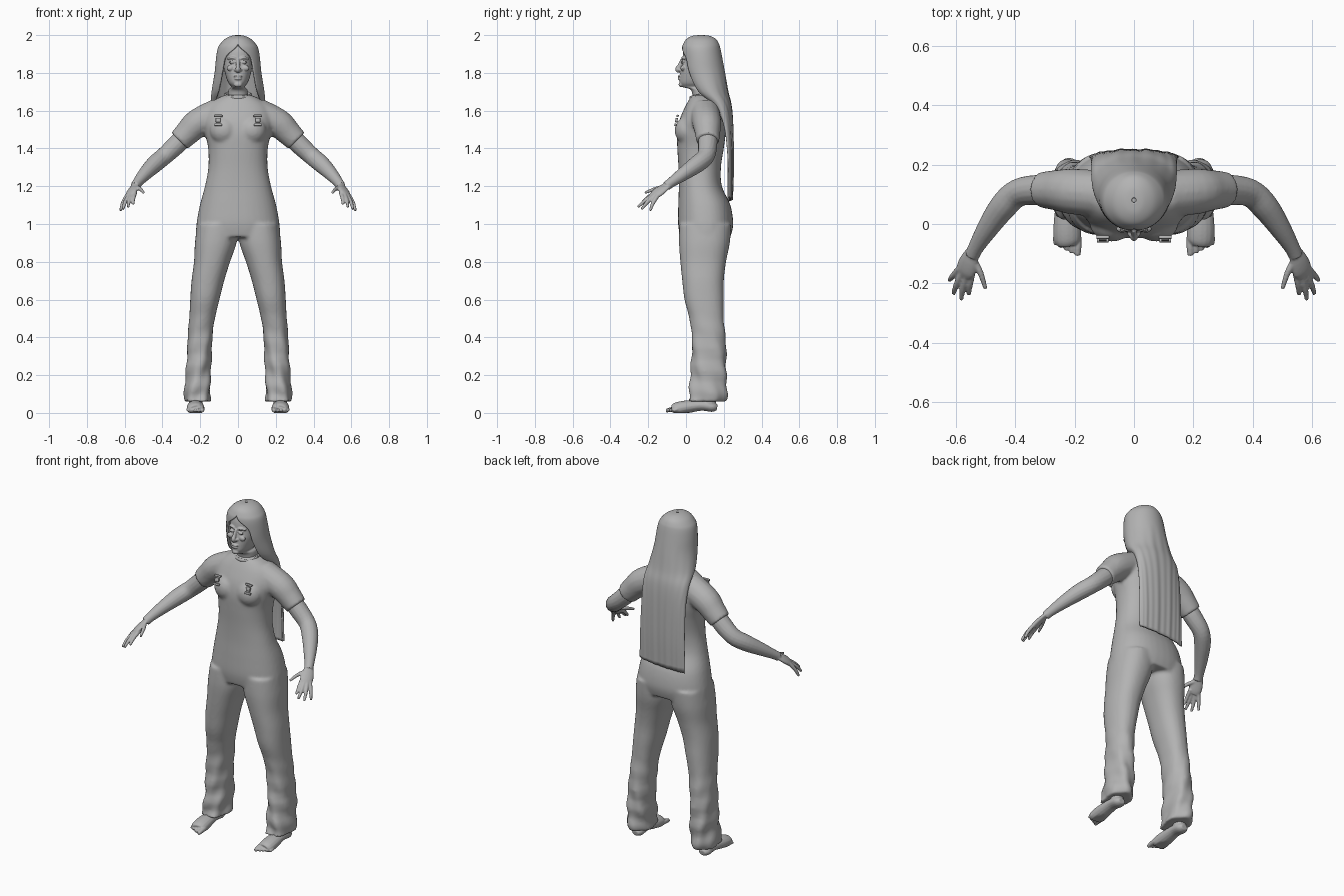
import bpy, bmesh, math
from math import sin, cos, pi
from mathutils import Vector, Matrix

if "Cube" in bpy.data.objects:
    bpy.data.objects.remove(bpy.data.objects["Cube"])

grey = bpy.data.materials.new("plain grey")
grey.use_nodes = True
grey.diffuse_color = (0.45, 0.45, 0.45, 1)
grey.node_tree.nodes["Principled BSDF"].inputs["Base Color"].default_value = (0.45, 0.45, 0.45, 1)


def spline(keys, steps=5):
    """Resample key tuples with a Catmull-Rom curve."""
    k = [Vector(p) for p in keys]
    k = [k[0]] + k + [k[-1]]
    out = []
    for i in range(1, len(k) - 2):
        a, b, c, d = k[i - 1:i + 3]
        for s in range(steps):
            t = s / steps
            out.append(b + (c - a) * (t / 2) + (a * 2 - b * 5 + c * 4 - d) * (t * t / 2)
                       + (b * 3 - a - c * 3 + d) * (t ** 3 / 2))
    return out + [k[-2]]


def skin(bm, rings, closed=True):
    """Join rings of points into a surface, capped when closed."""
    rows = [[bm.verts.new(p) for p in r] for r in rings]
    n = len(rows[0])
    faces = []
    for r, q in zip(rows, rows[1:]):
        for i in range(n if closed else n - 1):
            j = (i + 1) % n
            faces.append(bm.faces.new((r[i], r[j], q[j], q[i])))
    if closed:
        faces += [bm.faces.new(rows[0]), bm.faces.new(rows[-1])]
    bmesh.ops.recalc_face_normals(bm, faces=faces)


def stack(bm, keys, side=1, folds=0.0, n=36):
    """Loft of level rounded sections: z, x0, x1, front y, back y."""
    rings = []
    for z, x0, x1, yf, yb in spline(keys):
        ring = []
        for i in range(n):
            t = 2 * pi * i / n
            c, s = cos(t), sin(t)
            k = 1 + folds * max(0, 0.55 - z) * sin(3 * t + 38 * z) * sin(2 * t - 17 * z)
            x = (x0 + x1) / 2 + (x1 - x0) / 2 * k * math.copysign(abs(c) ** 0.88, c)
            y = (yf + yb) / 2 + (yb - yf) / 2 * k * math.copysign(abs(s) ** 0.88, s)
            ring.append((side * x, y, z))
        rings.append(ring)
    skin(bm, rings)


def tube(bm, keys, side=1, flat=1.0, ref=(0, 0, 1), n=16):
    """Round limb along points x, y, z, radius; flat squashes it along ref."""
    pts = spline(keys, 4)
    rings = []
    for i, p in enumerate(pts):
        d = (pts[min(i + 1, len(pts) - 1)] - pts[max(i - 1, 0)]).to_3d().normalized()
        u = d.cross(Vector(ref)).normalized()
        v = u.cross(d)
        ring = [p.to_3d() + p[3] * (u * cos(2 * pi * j / n) + v * flat * sin(2 * pi * j / n))
                for j in range(n)]
        rings.append([(side * q.x, q.y, q.z) for q in ring])
    skin(bm, rings)


def ball(bm, pos, size):
    m = Matrix.Translation(pos) @ Matrix.Diagonal((*size, 1))
    bmesh.ops.create_uvsphere(bm, u_segments=20, v_segments=12, radius=1, matrix=m)


def finish(bm, name, voxel=0, soften=0):
    mesh = bpy.data.meshes.new(name)
    bm.to_mesh(mesh)
    bm.free()
    mesh.materials.append(grey)
    mesh.polygons.foreach_set("use_smooth", [True] * len(mesh.polygons))
    ob = bpy.data.objects.new(name, mesh)
    bpy.context.collection.objects.link(ob)
    if voxel:
        m = ob.modifiers.new("blend", "REMESH")
        m.mode, m.voxel_size, m.use_smooth_shade = "VOXEL", voxel, True
    if soften:
        m = ob.modifiers.new("soften", "SMOOTH")
        m.iterations, m.factor = soften, 0.5
    return ob


# Jumpsuit: torso, trouser legs, sleeves and bust blended together
bm = bmesh.new()
torso = [(1.685, .06, .035, .14), (1.665, .11, .02, .17), (1.62, .165, -.005, .2),
         (1.55, .185, -.035, .21), (1.48, .175, -.048, .21), (1.4, .158, -.046, .2),
         (1.3, .157, -.04, .185), (1.2, .175, -.038, .19), (1.1, .202, -.041, .235),
         (1.0, .22, -.042, .25), (.93, .224, -.03, .235)]
stack(bm, [(z, -w, w, f, b) for z, w, f, b in torso])
leg = [(1.0, .0, .215, -.035, .24), (.9, .008, .228, -.037, .232), (.8, .042, .233, -.03, .212),
       (.7, .073, .246, -.02, .2), (.6, .098, .253, -.008, .2), (.5, .122, .258, .018, .2),
       (.4, .135, .266, .03, .208), (.25, .143, .274, .028, .215),
       (.12, .145, .28, .018, .215), (.06, .148, .287, .006, .205)]
for s in (1, -1):
    stack(bm, leg, s, folds=0.3)
    tube(bm, [(.1, .1, 1.588, .08), (.21, .11, 1.535, .077), (.265, .114, 1.485, .068),
              (.31, .115, 1.44, .061)], s)
    ball(bm, (s * .075, .005, 1.495), (.075, .065, .075))
finish(bm, "jumpsuit", 0.009, 5)

# Collar band
bm = bmesh.new()
rings = []
for i in range(40):
    t = 2 * pi * i / 40
    c = Vector((.068 * cos(t), .088 + .064 * sin(t), 1.682 + .014 * sin(t)))
    d = Vector((cos(t), sin(t), 0))
    rings.append([c + d * .006 * cos(a * pi / 4) + Vector((0, 0, .01 * sin(a * pi / 4))) for a in range(8)])
skin(bm, rings + rings[:1])
finish(bm, "collar")

# Head and neck with facial features
bm = bmesh.new()
head = [(1.56, .06, .07, .17), (1.66, .054, .04, .15), (1.71, .05, .025, .15),
        (1.725, .036, -.018, .15), (1.745, .05, -.033, .155), (1.775, .062, -.033, .16),
        (1.82, .073, -.029, .17), (1.865, .075, -.02, .17), (1.92, .076, -.012, .165),
        (1.96, .06, .01, .15), (1.978, .02, .05, .11)]
stack(bm, [(z, -w, w, f, b) for z, w, f, b in head])
tube(bm, [(0, -.02, 1.872, .008), (0, -.034, 1.84, .01), (0, -.045, 1.819, .013),
          (0, -.033, 1.807, .01)], ref=(1, 0, 0))
ball(bm, (0, -.033, 1.782), (.024, .011, .006))
ball(bm, (0, -.033, 1.769), (.02, .011, .007))
ball(bm, (0, -.026, 1.738), (.022, .013, .014))
for s in (1, -1):
    ball(bm, (s * .013, -.033, 1.815), (.009, .01, .007))
    ball(bm, (s * .032, -.019, 1.856), (.016, .009, .007))
    ball(bm, (s * .04, -.017, 1.825), (.02, .012, .015))
    tube(bm, [(.012, -.018, 1.875, .006), (.032, -.017, 1.881, .007), (.055, -.003, 1.874, .005)], s)
finish(bm, "head", 0.0035, 2)

# Long hair: open-fronted sheet, keys are z, half width, centre y, depth, sweep
bm = bmesh.new()
hair = [(2.0, .008, .08, .008, pi), (1.996, .035, .08, .045, pi), (1.98, .068, .08, .077, pi),
        (1.955, .093, .08, .094, pi), (1.93, .107, .08, .102, 2.98), (1.88, .116, .085, .107, 2.5),
        (1.8, .124, .097, .11, 2.37), (1.7, .14, .13, .095, 2.3), (1.62, .145, .185, .058, 2.1),
        (1.5, .145, .213, .038, 1.8), (1.3, .148, .225, .028, 1.65), (1.13, .152, .225, .022, 1.58)]
rings = []
for z, w, y, d, a in spline(hair, 5):
    ring = []
    for i in range(81):
        u = i / 40 - 1
        t = min(a, pi) * u
        k = 1 + .16 * min(1, max(0, 1.85 - z)) * sin(26 * u) * cos(9 * u + 2)
        ring.append((w * sin(t), y + d * k * cos(t), z + (.012 * u if z < 1.14 else 0)))
    rings.append(ring)
skin(bm, rings, closed=False)
bmesh.ops.remove_doubles(bm, verts=bm.verts, dist=0.0005)
bmesh.ops.recalc_face_normals(bm, faces=bm.faces)
ob = finish(bm, "long_hair")
m = ob.modifiers.new("thickness", "SOLIDIFY")
m.thickness, m.offset = 0.012, -1

# Arms with hands, and bare feet
fingers = [((.545, -.165, 1.165), (.553, -.205, 1.138), (.556, -.238, 1.105)),
           ((.562, -.168, 1.16), (.576, -.215, 1.125), (.582, -.255, 1.09)),
           ((.577, -.162, 1.155), (.598, -.205, 1.115), (.608, -.235, 1.078)),
           ((.588, -.15, 1.15), (.61, -.175, 1.11), (.622, -.19, 1.07)),
           ((.54, -.12, 1.195), (.517, -.165, 1.185), (.5, -.218, 1.165))]
for s, label in ((1, "left"), (-1, "right")):
    bm = bmesh.new()
    tube(bm, [(.25, .113, 1.5, .05), (.32, .115, 1.425, .051), (.39, .105, 1.36, .047),
              (.44, .06, 1.318, .046), (.49, -.01, 1.268, .037), (.53, -.075, 1.222, .027),
              (.545, -.105, 1.2, .025)], s)
    tube(bm, [(.54, -.09, 1.21, .024), (.556, -.125, 1.185, .034), (.566, -.155, 1.163, .037),
              (.57, -.172, 1.15, .03)], s, flat=0.45, ref=(.55, -.25, .8))
    for f in fingers:
        tube(bm, [(*p, r) for p, r in zip(f, (.0115, .0105, .007))], s, n=10)
    finish(bm, label + "_arm", 0.0045, 2)

    bm = bmesh.new()
    tube(bm, [(.22, .12, .16, .04), (.222, .12, .09, .037), (.224, .125, .035, .036)], s, ref=(0, 1, 0))
    tube(bm, [(.224, .165, .028, .02), (.224, .14, .032, .036), (.225, .08, .04, .038),
              (.225, .0, .031, .046), (.224, -.05, .021, .046), (.222, -.07, .016, .035)],
         s, flat=0.75)
    for i in range(5):
        x, r = .19 + .0185 * i, .0135 - .0011 * i
        tube(bm, [(x, -.045, .02, r), (x, -.075 + .006 * i, .018, r),
                  (x, -.106 + .009 * i, .012, r * .75)], s, n=10)
    for v in bm.verts:
        v.co.z = max(v.co.z, 0)
    finish(bm, label + "_foot", 0.004, 1)

    # Small strap fastener on the chest
    bm = bmesh.new()
    for w, z, h in ((.022, 1.572, .006), (.013, 1.55, .012), (.02, 1.525, .006)):
        m = Matrix.Translation((s * .105, -.056 + .28 * max(0, z - 1.53), z)) @ Matrix.Rotation(-.2, 4, "X")
        bmesh.ops.create_cube(bm, size=1, matrix=m @ Matrix.Diagonal((w * 2, .012, h * 2, 1)))
    ob = finish(bm, label + "_chest_fastener")
    m = ob.modifiers.new("round", "BEVEL")
    m.width, m.segments = 0.003, 2
